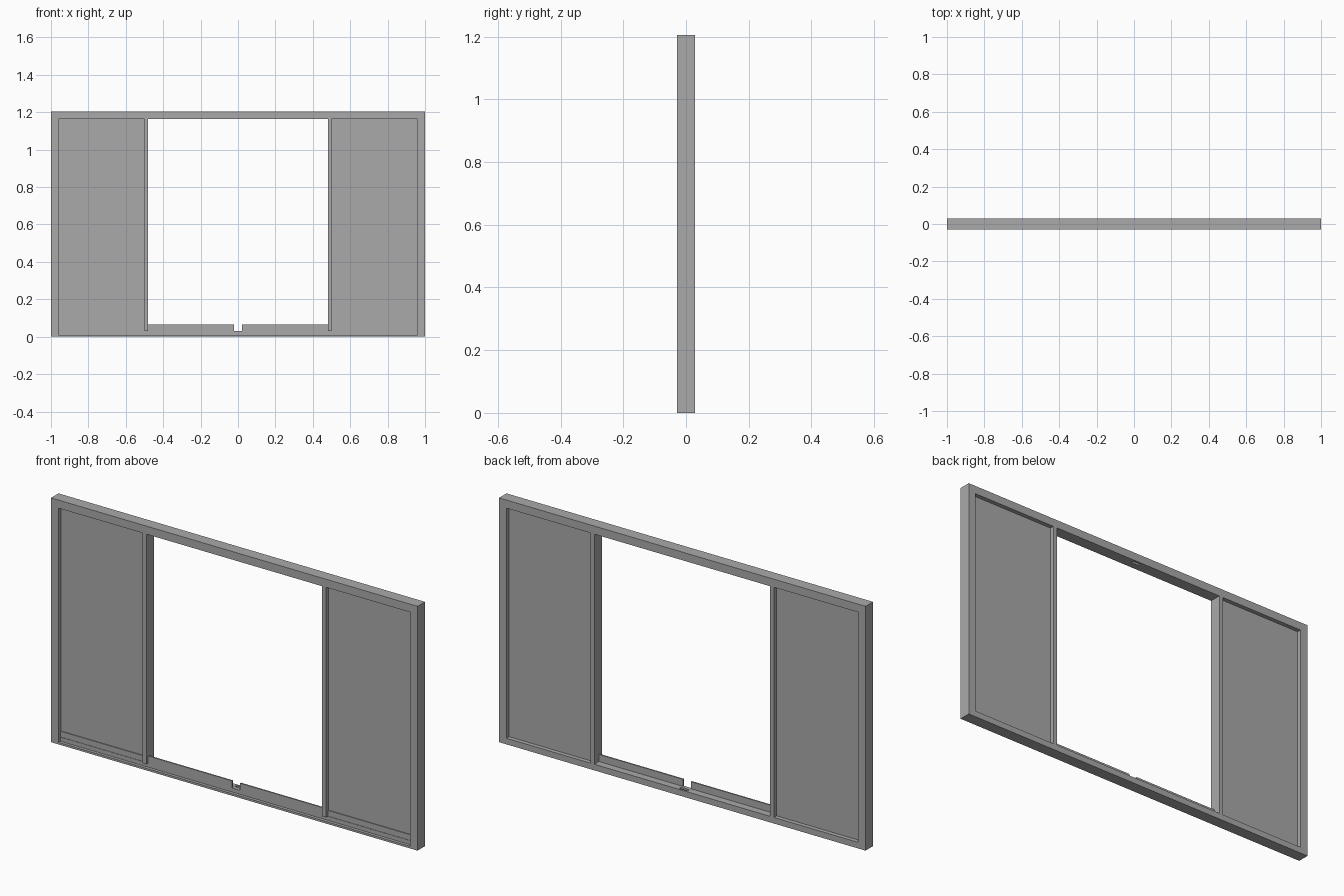
import bpy

# Remove the default object
cube = bpy.data.objects.get("Cube")
if cube:
    bpy.data.objects.remove(cube, do_unlink=True)

grey = bpy.data.materials.new("matte grey")
grey.use_nodes = True
colour = (0.4, 0.4, 0.4, 1)
grey.diffuse_color = colour
grey.node_tree.nodes["Principled BSDF"].inputs["Base Color"].default_value = colour

W, H, D = 1.0, 1.205, 0.029      # half width, height, half depth
STILE, GAP = 0.96, 0.022         # inner edge of the stiles, half width of catch


def box(name, x, y, z):
    """Box from (low, high) ranges along each axis."""
    bpy.ops.mesh.primitive_cube_add(size=1, location=[sum(r) / 2 for r in (x, y, z)])
    ob = bpy.context.object
    ob.name = name
    ob.scale = [r[1] - r[0] for r in (x, y, z)]
    bpy.ops.object.transform_apply(location=False, rotation=False, scale=True)
    ob.data.materials.append(grey)
    return ob


def cut(target, cutter):
    cutter.hide_render = True
    cutter.hide_set(True)
    cutter.display_type = 'WIRE'
    mod = target.modifiers.new("catch cut", 'BOOLEAN')
    mod.operation = 'DIFFERENCE'
    mod.solver = 'EXACT'
    mod.object = cutter
    bpy.context.view_layer.objects.active = target
    bpy.ops.object.modifier_apply(modifier=mod.name)
    bpy.data.objects.remove(cutter, do_unlink=True)


# Head rail and stepped sill
head = box("head_rail", (-STILE, STILE), (-D, D), (H - 0.04, H))
box("sill_base", (-STILE, STILE), (-D, D), (0, 0.01))
sill = box("sill_step", (-STILE, STILE), (-0.014, D), (0.01, 0.03))

# Latch recesses in the sill and the head rail
cut(sill, box("sill_recess", (-GAP, GAP), (0.006, 0.02), (0.02, 0.05)))
cut(head, box("head_recess", (-GAP, GAP), (0.006, 0.02), (H - 0.06, H - 0.03)))

# Mirrored side parts
for side, s in (("left", 1), ("right", -1)):
    def span(a, b):
        return tuple(sorted((s * a, s * b)))
    box(side + "_stile", span(STILE, W), (-D, D), (0, H))
    box(side + "_mullion", span(0.48, 0.5), (-D, D), (0.03, H - 0.04))
    box(side + "_panel", span(0.5, STILE), (-0.008, 0.008), (0.03, H - 0.04))
    # Upstand rail, broken at the middle for the latch
    box(side + "_upstand_inner", span(GAP, 0.48), (-0.014, -0.007), (0.03, 0.065))
    box(side + "_upstand_outer", span(0.5, STILE), (-0.012, -0.008), (0.03, 0.058))
